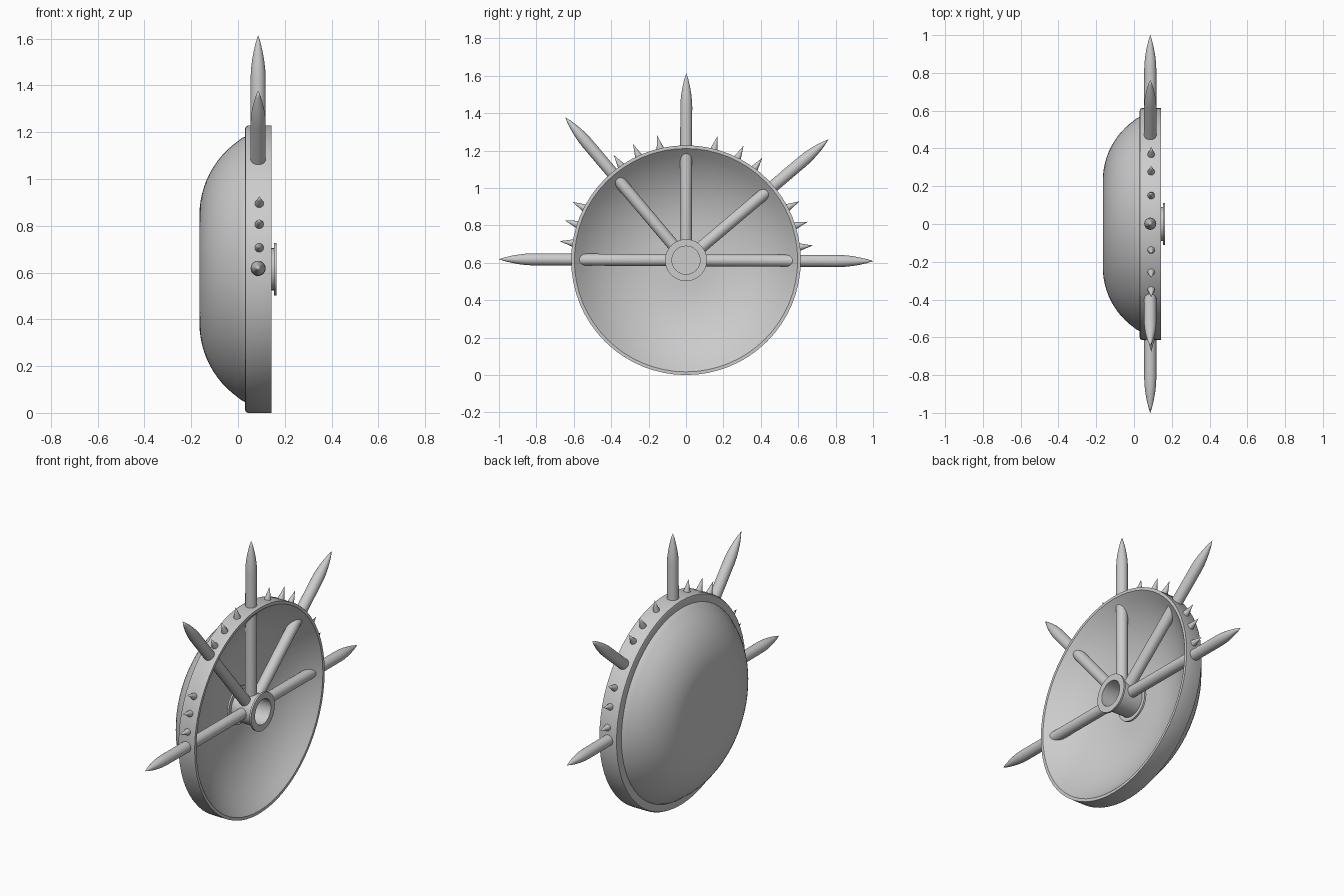
import bpy
import math
from mathutils import Matrix, Vector

cube = bpy.data.objects.get("Cube")
if cube:
    bpy.data.objects.remove(cube, do_unlink=True)

RADIUS = 0.614
CENTRE = Vector((0, 0, RADIUS))

grey = bpy.data.materials.new("plain grey")
grey.use_nodes = True
colour = (0.6, 0.6, 0.6, 1)
grey.diffuse_color = colour
grey.node_tree.nodes["Principled BSDF"].inputs["Base Color"].default_value = colour


def lathe(name, profile, segments, place, closed=False, angle=35):
    """Spin (radius, height) points round local z, then place the result."""
    verts, faces, rings = [], [], []
    for r, h in profile:
        start = len(verts)
        if r == 0:
            verts.append((0, 0, h))
            rings.append([start] * segments)
        else:
            for i in range(segments):
                a = math.tau * i / segments
                verts.append((r * math.cos(a), r * math.sin(a), h))
            rings.append(list(range(start, start + segments)))
    pairs = list(zip(rings, rings[1:]))
    if closed:
        pairs.append((rings[-1], rings[0]))
    for low, high in pairs:
        for i in range(segments):
            j = (i + 1) % segments
            loop = list(dict.fromkeys((low[i], low[j], high[j], high[i])))
            faces.append(loop)
    mesh = bpy.data.meshes.new(name)
    mesh.from_pydata(verts, [], faces)
    mesh.transform(place)
    mesh.materials.append(grey)
    obj = bpy.data.objects.new(name, mesh)
    bpy.context.collection.objects.link(obj)
    bpy.ops.object.select_all(action="DESELECT")
    obj.select_set(True)
    bpy.context.view_layer.objects.active = obj
    bpy.ops.object.shade_smooth_by_angle(angle=math.radians(angle))


def radial(degrees, x):
    """Local z points outward from the hub, in the plane of the rim."""
    a = math.radians(degrees)
    out = Vector((0, math.cos(a), math.sin(a)))
    turn = out.to_track_quat("Z", "Y").to_matrix().to_4x4()
    return Matrix.Translation(CENTRE + Vector((x, 0, 0))) @ turn


def arc(start_r, end_r, floor, depth, steps):
    """Circular arc that leaves a flat floor tangentially and rises by depth."""
    run = end_r - start_r
    radius = (run * run + depth * depth) / (2 * depth)
    sweep = math.asin(run / radius)
    return [(start_r + radius * math.sin(sweep * i / steps),
             floor + radius * (1 - math.cos(sweep * i / steps)))
            for i in range(steps + 1)]


# Local z of the dish and hub runs along +x
axle = Matrix.Translation(CENTRE) @ Matrix.Rotation(math.pi / 2, 4, "Y")

# Bowl with a stepped rim band: outer skin, rim edge, then inner skin
outer = [(0, -0.165)] + arc(0.23, 0.548, -0.165, 0.165, 12)
rim = [(0.56, 0.015), (0.567, 0.03), (0.6, 0.03), (0.609, 0.033),
       (RADIUS, 0.042), (RADIUS, 0.143), (0.597, 0.143)]
inner = arc(0.14, 0.585, -0.05, 0.182, 14)[::-1] + [(0, -0.05)]
lathe("dish", outer + rim + inner, 64, axle)

# Open hub spool with a flange at each end
hub = [(0.075, 0.007), (0.112, 0.007), (0.112, 0.018), (0.09, 0.018),
       (0.09, 0.154), (0.112, 0.154), (0.112, 0.165), (0.075, 0.165)]
lathe("hub", hub, 40, axle, closed=True)

# Long spokes run from the hub through the rim and end in pointed tips
spoke = [(0, 0.082), (0.032, 0.082), (0.032, 0.82), (0.0305, 0.855),
         (0.026, 0.893), (0.019, 0.932), (0.01, 0.97), (0, 1.0)]
for n, angle in enumerate((-0.3, 40.3, 89.9, 130.2, 179.7)):
    lathe(f"spoke_{n + 1}", spoke, 24, radial(angle, 0.086))

# Small studs in threes between the long spikes
stud = [(0, 0.6), (0.019, 0.6), (0.019, 0.616), (0.009, 0.65), (0, 0.684)]
for n, angle in enumerate((6.6, 17.5, 27.4, 53.3, 63.3, 75.8,
                           103, 114.5, 124.5, 152.8, 161.8, 171.4)):
    lathe(f"stud_{n + 1}", stud, 16, radial(angle, 0.091))
